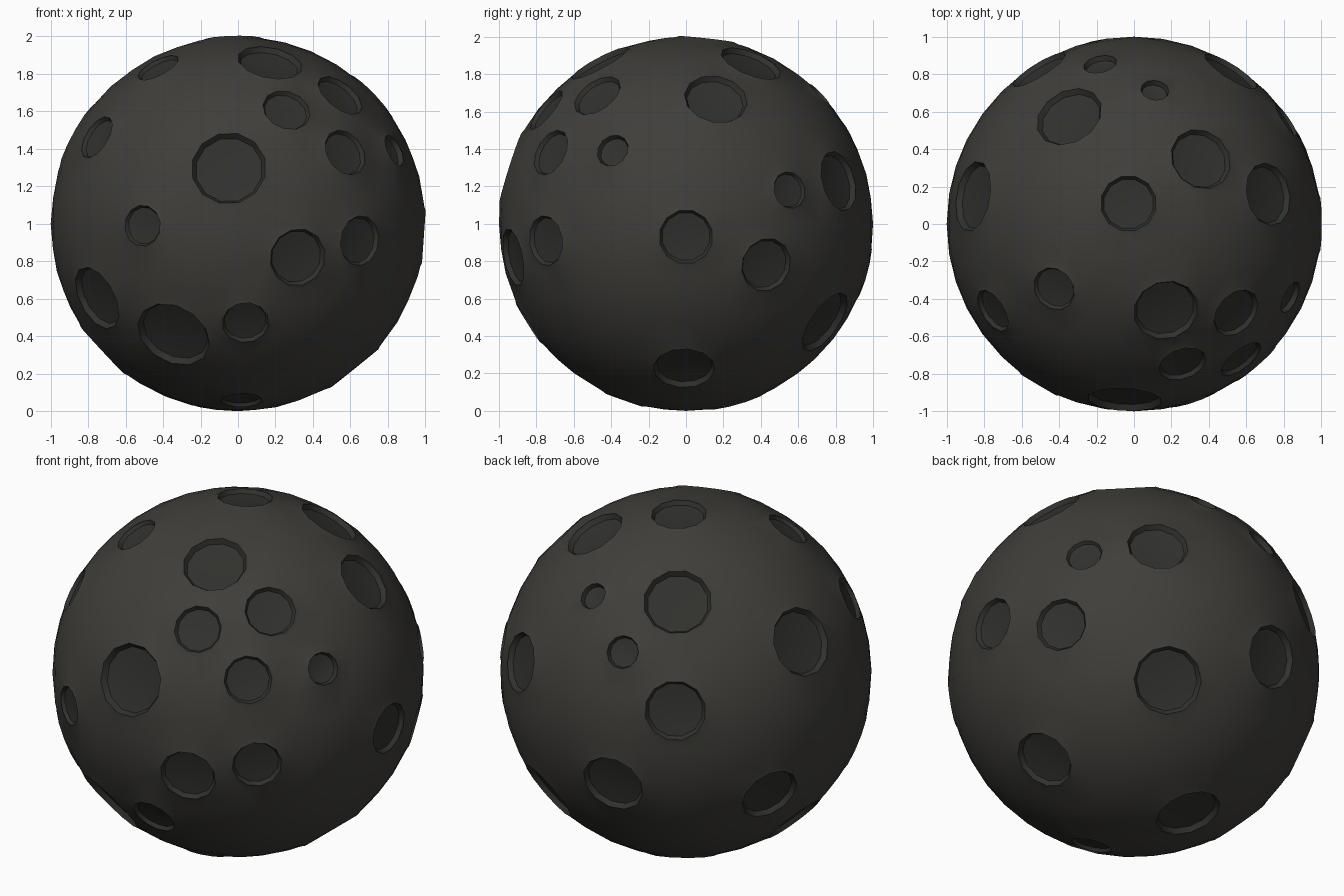
import bpy, bmesh, math
from mathutils import Vector

if "Cube" in bpy.data.objects:
    bpy.data.objects.remove(bpy.data.objects["Cube"])

SIDES = 12
# crater axis (x, y, z about the ball centre) and rim radius
CRATERS = [
    (-.05, -.95, .30, .20), (-.51, -.86, -.01, .11), (-.35, -.72, -.60, .205),
    (.04, -.85, -.53, .125), (.32, -.93, -.18, .155), (.65, -.75, -.09, .135),
    (.57, -.72, .38, .13), (.26, -.75, .61, .13), (.54, -.47, .68, .14),
    (.17, -.46, .86, .175), (-.42, -.34, .82, .12), (-.75, -.46, .46, .125),
    (-.76, -.51, -.40, .18), (.83, -.39, .39, .09), (.02, -.33, -.94, .11),
    (1.0, 0, -.07, .145), (.875, .43, -.22, .145), (.81, .55, .18, .10),
    (.52, .82, .23, .165), (.72, .16, .67, .17), (.36, .35, .866, .17),
    (.62, -.01, -.77, .165), (.39, .75, -.53, .185), (-.35, .58, .735, .185),
    (-.18, .85, .49, .09), (.11, .71, .69, .075), (-.03, .11, .99, .15),
    (-.87, .15, .47, .19), (-.51, .83, .22, .165), (-.18, .95, -.26, .175),
    (-.84, .41, -.35, .165), (-.73, .02, -.68, .17), (-.16, .27, -.95, .18),
]
CRATERS = [(Vector(c[:3]).normalized(), c[3]) for c in CRATERS]


def material(name, rgb):
    m = bpy.data.materials.new(name)
    m.diffuse_color = (*rgb, 1)
    m.use_nodes = True
    m.node_tree.nodes["Principled BSDF"].inputs["Base Color"].default_value = m.diffuse_color
    return m


def ring(bm, axis, radius, height):
    u = axis.orthogonal().normalized()
    v = axis.cross(u)
    return [bm.verts.new(axis * height + radius * (u * math.cos(t) + v * math.sin(t)))
            for t in (2 * math.pi * i / SIDES for i in range(SIDES))]


def bridge(bm, a, b, mat):
    for i in range(SIDES):
        j = (i + 1) % SIDES
        bm.faces.new((a[i], a[j], b[j], b[i])).material_index = mat


# ball surface points, with room cleared for every crater
bm = bmesh.new()
bmesh.ops.create_icosphere(bm, subdivisions=4, radius=1)
bmesh.ops.delete(bm, geom=bm.faces[:] + bm.edges[:], context='EDGES_FACES')
src = bmesh.new()
bmesh.ops.create_icosphere(src, subdivisions=4, radius=1)
points = [v.co.copy() for v in src.verts]
src.free()
bm.clear()
for p in points:
    if all((p - a).length > r * 1.15 + .035 for a, r in CRATERS):
        bm.verts.new(p)

# outer crater rings lie on the ball
outer, owner = [], {}
for k, (a, r) in enumerate(CRATERS):
    R = r * 1.14
    vs = ring(bm, a, R, math.sqrt(1 - R * R))
    outer.append(vs)
    for v in vs:
        owner[v] = k

# skin the ball, then open each crater mouth
bmesh.ops.convex_hull(bm, input=bm.verts[:])
caps = [f for f in bm.faces
        if f.verts[0] in owner and len({owner.get(v, -1) for v in f.verts}) == 1]
bmesh.ops.delete(bm, geom=caps, context='FACES_ONLY')
inner = [e for e in bm.edges if not e.link_faces]
for e in inner:
    bm.edges.remove(e)

# raised lip, wall and dark bowl floor
for (a, r), vs in zip(CRATERS, outer):
    h = math.sqrt(1 - r * r)
    d = .03 if r < .1 else .17 * r
    lip = ring(bm, a, r, h + .005)
    wall = ring(bm, a, r * .9, h - d * .75)
    floor = ring(bm, a, r * .5, h - d)
    bridge(bm, vs, lip, 0)
    bridge(bm, lip, wall, 1)
    bridge(bm, wall, floor, 1)
    bm.faces.new(floor).material_index = 1

bmesh.ops.recalc_face_normals(bm, faces=bm.faces[:])
bmesh.ops.translate(bm, verts=bm.verts[:], vec=(0, 0, 1))
mesh = bpy.data.meshes.new("cratered_ball")
bm.to_mesh(mesh)
bm.free()
mesh.materials.append(material("dark_rock", (.05, .048, .042)))
mesh.materials.append(material("crater_floor", (.03, .03, .027)))
obj = bpy.data.objects.new("cratered_ball", mesh)
bpy.context.collection.objects.link(obj)
bpy.context.view_layer.objects.active = obj
obj.select_set(True)
bpy.ops.object.shade_smooth_by_angle(angle=math.radians(30))
